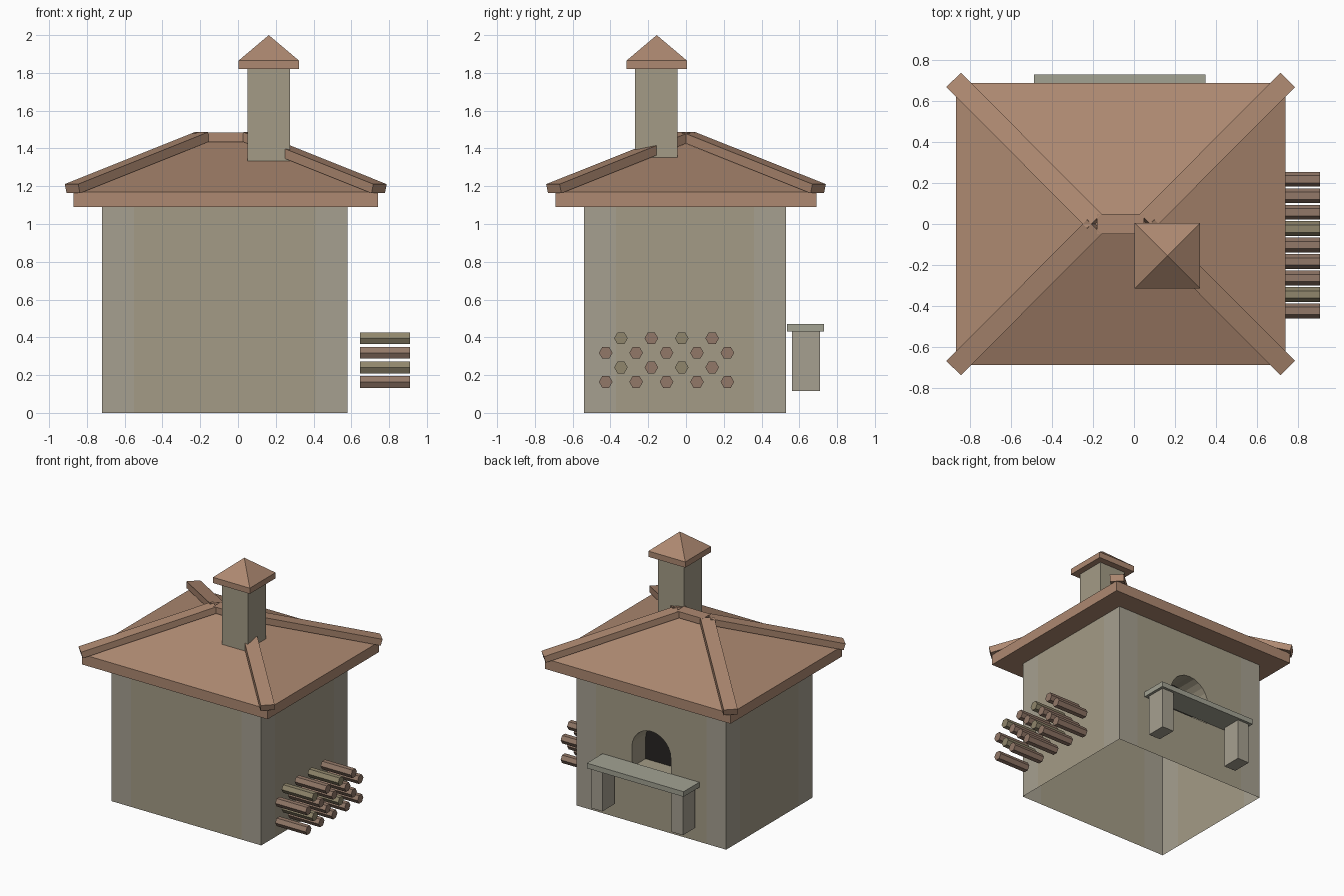
import bpy, bmesh, math
from mathutils import Vector, Matrix

if "Cube" in bpy.data.objects:
    bpy.data.objects.remove(bpy.data.objects["Cube"])


def material(name, rgb):
    m = bpy.data.materials.new(name)
    m.diffuse_color = (*rgb, 1)
    m.use_nodes = True
    m.node_tree.nodes["Principled BSDF"].inputs["Base Color"].default_value = m.diffuse_color
    return m


STONE = material("stone", (0.37, 0.33, 0.24))
PALE = material("pale_stone", (0.38, 0.35, 0.28))
SLAB = material("slab_stone", (0.36, 0.36, 0.29))
TILE = material("tile", (0.42, 0.25, 0.165))
SOOT = material("soot", (0.02, 0.018, 0.016))
WOOD = material("wood", (0.29, 0.19, 0.14))
OLIVE = material("olive_wood", (0.28, 0.24, 0.15))


def finish(name, bm, *mats, normals=True):
    if normals:
        bmesh.ops.recalc_face_normals(bm, faces=bm.faces)
    me = bpy.data.meshes.new(name)
    bm.to_mesh(me)
    bm.free()
    for m in mats:
        me.materials.append(m)
    ob = bpy.data.objects.new(name, me)
    bpy.context.collection.objects.link(ob)
    return ob


def box(name, x, y, z, mat):
    bm = bmesh.new()
    bmesh.ops.create_cube(bm, size=1)
    for v in bm.verts:
        v.co = [r[0] if c < 0 else r[1] for c, r in zip(v.co, (x, y, z))]
    return finish(name, bm, mat)


def hip_roof(name, cx, cy, hx, hy, z0, z1, z2, ridge, mat):
    """Eave slab with sloped sides rising to a ridge (or a point when ridge is 0)."""
    bm = bmesh.new()
    rings = [[bm.verts.new((cx + sx * hx, cy + sy * hy, z))
              for sx, sy in ((-1, -1), (1, -1), (1, 1), (-1, 1))] for z in (z0, z1)]
    a = bm.verts.new((cx - ridge, cy, z2))
    b = bm.verts.new((cx + ridge, cy, z2)) if ridge else a
    bm.faces.new(rings[0])
    for i in range(4):
        j = (i + 1) % 4
        bm.faces.new((rings[0][i], rings[0][j], rings[1][j], rings[1][i]))
        tops = {0: (b, a), 1: (b,), 2: (a, b), 3: (a,)}[i]
        tops = tuple(dict.fromkeys(tops))
        bm.faces.new((rings[1][i], rings[1][j], *tops))
    return finish(name, bm, mat)


def beam(name, start, end, width, thick, mat):
    """Rectangular bar between two points, kept level across its width."""
    p, q = Vector(start), Vector(end)
    d = (q - p).normalized()
    side = d.cross(Vector((0, 0, 1))).normalized()
    up = side.cross(d)
    bm = bmesh.new()
    bmesh.ops.create_cube(bm, size=1)
    for v in bm.verts:
        c = v.co.copy()
        v.co = (p + q) / 2 + d * c.x * (q - p).length + side * c.y * width + up * c.z * thick
    return finish(name, bm, mat)


# Oven body: open-bottomed walls with corner bands and an arched mouth in the back
CX, X0, X1, Y0, Y1, TOP, BAND = -0.07, -0.72, 0.58, -0.54, 0.53, 1.13, 0.17
R, SPRING, FLOOR, DEPTH = 0.17, 0.585, 0.43, 0.17
bm = bmesh.new()


def face(points, mat):
    bm.faces.new([bm.verts.new(p) for p in points]).material_index = mat


def wall(a, b, mat):
    face([(*a, 0), (*b, 0), (*b, TOP), (*a, TOP)], mat)


def banded(a, b, middle=True):
    a, b = Vector(a), Vector(b)
    step = (b - a).normalized() * BAND
    wall(a, a + step, 1)
    wall(b - step, b, 1)
    if middle:
        wall(a + step, b - step, 0)


banded((X0, Y0), (X1, Y0))
banded((X1, Y0), (X1, Y1))
banded((X1, Y1), (X0, Y1), middle=False)
banded((X0, Y1), (X0, Y0))
face([(X0, Y0, TOP), (X1, Y0, TOP), (X1, Y1, TOP), (X0, Y1, TOP)], 0)
half = [(0, FLOOR), (R, FLOOR)] + [
    (R * math.cos(t), SPRING + R * math.sin(t)) for t in (math.pi / 2 * i / 6 for i in range(7))]
for s in (1, -1):
    edge = (X1 - BAND - CX) * s
    outline = half + [(0, TOP), (edge * s, TOP), (edge * s, 0), (0, 0)]
    pts = [(CX + s * x, Y1, z) for x, z in outline]
    face(pts[::s], 0)
    for (xa, za), (xb, zb) in zip(half, half[1:]):
        quad = [(CX + s * xa, Y1, za), (CX + s * xa, Y1 - DEPTH, za),
                (CX + s * xb, Y1 - DEPTH, zb), (CX + s * xb, Y1, zb)]
        face(quad[::s], 0)
    face([(CX + s * x, Y1 - DEPTH, z) for x, z in half][::-s], 2)
bmesh.ops.remove_doubles(bm, verts=bm.verts, dist=0.0005)
finish("oven_body", bm, STONE, PALE, SOOT)

# Roof with ridge cap and four hip beams
RX = -0.065
hip_roof("roof", RX, 0, 0.805, 0.69, 1.09, 1.17, 1.44, 0.115, TILE)
box("ridge_cap", (RX - 0.115, RX + 0.115), (-0.048, 0.048), (1.435, 1.485), TILE)
for sx, n in ((-1, "left"), (1, "right")):
    for sy, m in ((-1, "front"), (1, "back")):
        beam(f"hip_beam_{m}_{n}", (RX + sx * 0.812, sy * 0.70, 1.187),
             (RX + sx * 0.125, sy * 0.01, 1.462), 0.10, 0.05, TILE)

# Chimney
box("chimney", (0.05, 0.275), (-0.27, -0.045), (1.22, 1.83), STONE)
hip_roof("chimney_cap", 0.163, -0.155, 0.16, 0.16, 1.82, 1.865, 2.0, 0, TILE)

# Shelf under the oven mouth
box("shelf_top", (-0.49, 0.35), (0.535, 0.73), (0.43, 0.47), SLAB)
for s, n in ((-1, "left"), (1, "right")):
    x = CX + s * 0.35
    box(f"shelf_leg_{n}", (x - 0.05, x + 0.05), (0.56, 0.71), (0.115, 0.43), PALE)

# Firewood: staggered rows of hexagonal logs
for row in range(4):
    for i in range(5 - row % 2):
        bm = bmesh.new()
        bmesh.ops.create_cone(bm, cap_ends=True, segments=6, radius1=0.036,
                              radius2=0.036, depth=0.265)
        turn = Matrix.Rotation(math.pi / 2, 4, "Y")
        if max(abs(v.co.y) for v in bm.verts) < 0.0355:
            turn = turn @ Matrix.Rotation(math.pi / 6, 4, "Z")
        y = -0.425 + 0.161 * (i + 0.5 * (row % 2))
        bm.transform(Matrix.Translation((0.778, y, 0.164 + 0.077 * row)) @ turn)
        finish(f"log_{row + 1}_{i + 1}", bm, OLIVE if (row + 3 * i) % 4 in (1, 3) and i % 2 == 0 else WOOD)
